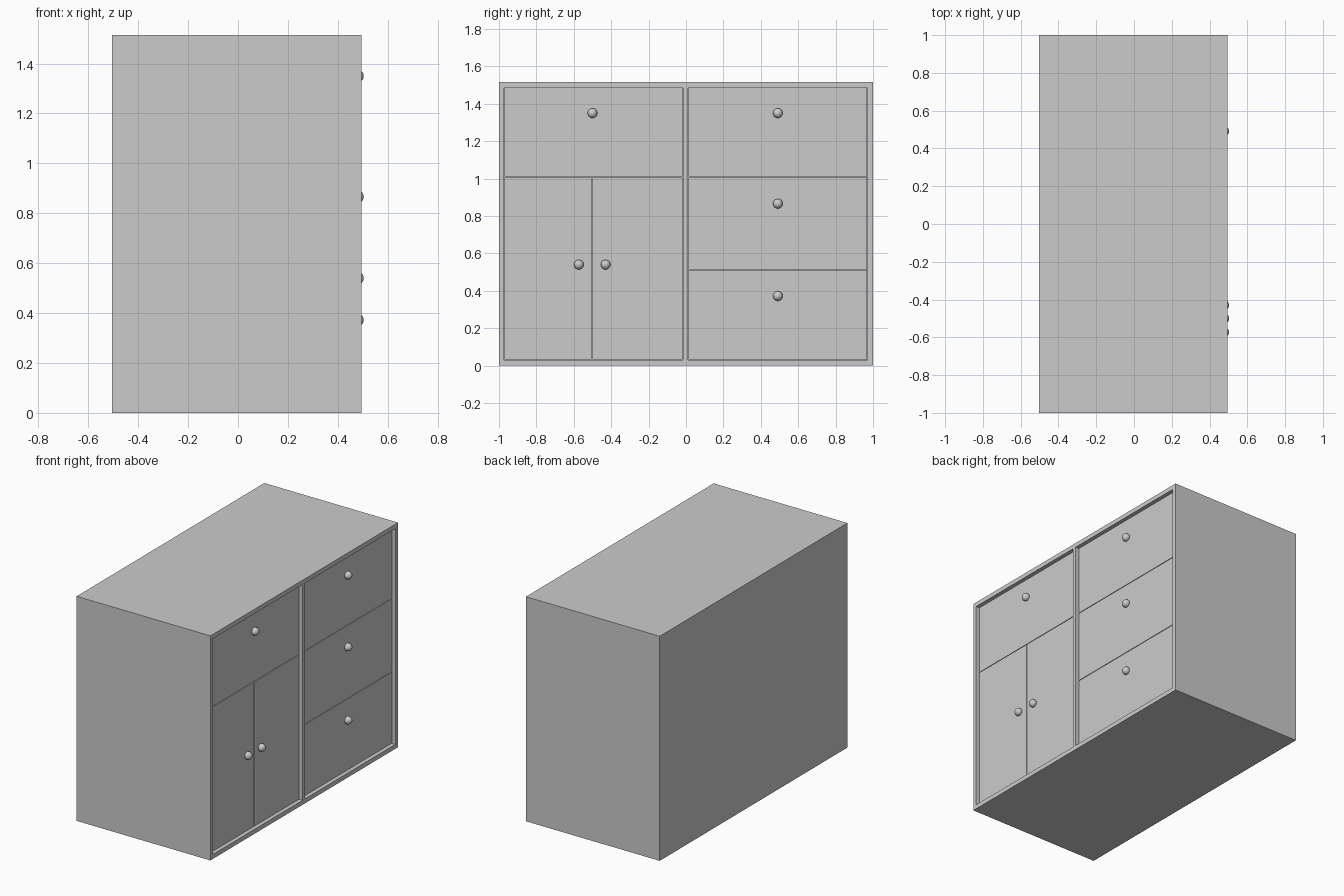
import bpy

if "Cube" in bpy.data.objects:
    bpy.data.objects.remove(bpy.data.objects["Cube"])

X0, X1 = -0.504, 0.494      # back and open face of the carcass
FACE = 0.469                # recessed plane of drawers and doors
Z0, Z1 = 0.03, 1.485        # inner height
YL, YM0, YM1, YR = -0.973, -0.016, 0.011, 0.971
GAP = 0.002


def box(name, x, y, z):
    bpy.ops.mesh.primitive_cube_add(
        size=1, location=[(a + b) / 2 for a, b in (x, y, z)])
    ob = bpy.context.object
    ob.name = name
    ob.scale = [b - a for a, b in (x, y, z)]
    bpy.ops.object.transform_apply(location=False, rotation=False, scale=True)
    return ob


def knob(name, y, z):
    bpy.ops.mesh.primitive_uv_sphere_add(
        segments=24, ring_count=12, radius=0.026, location=(0.478, y, z))
    bpy.context.object.name = name
    bpy.ops.object.shade_smooth()


def front(name, y, z, knob_y, knob_z):
    box(name, (FACE - 0.025, FACE), (y[0] + GAP, y[1] - GAP), (z[0] + GAP, z[1] - GAP))
    knob(name + "_knob", knob_y, knob_z)


# Carcass panels
box("top_panel", (X0, X1), (-1, 1), (Z1, 1.515))
box("bottom_panel", (X0, X1), (-1, 1), (0, Z0))
box("left_panel", (X0, X1), (-1, YL), (Z0, Z1))
box("right_panel", (X0, X1), (YR, 1), (Z0, Z1))
box("back_panel", (X0, X0 + 0.025), (YL, YR), (Z0, Z1))
box("divider", (X0 + 0.025, X1), (YM0, YM1), (Z0, Z1))

# Left column: one drawer above two doors
front("left_drawer", (YL, YM0), (1.008, Z1), -0.5, 1.35)
front("left_door", (YL, -0.503), (Z0, 1.008), -0.573, 0.54)
front("right_door", (-0.503, YM0), (Z0, 1.008), -0.43, 0.54)

# Right column: three drawers
levels = [Z0, 0.513, 1.008, Z1]
for i, kz in enumerate((0.372, 0.866, 1.35)):
    front(f"right_drawer_{i + 1}", (YM1, YR), (levels[i], levels[i + 1]), 0.491, kz)
